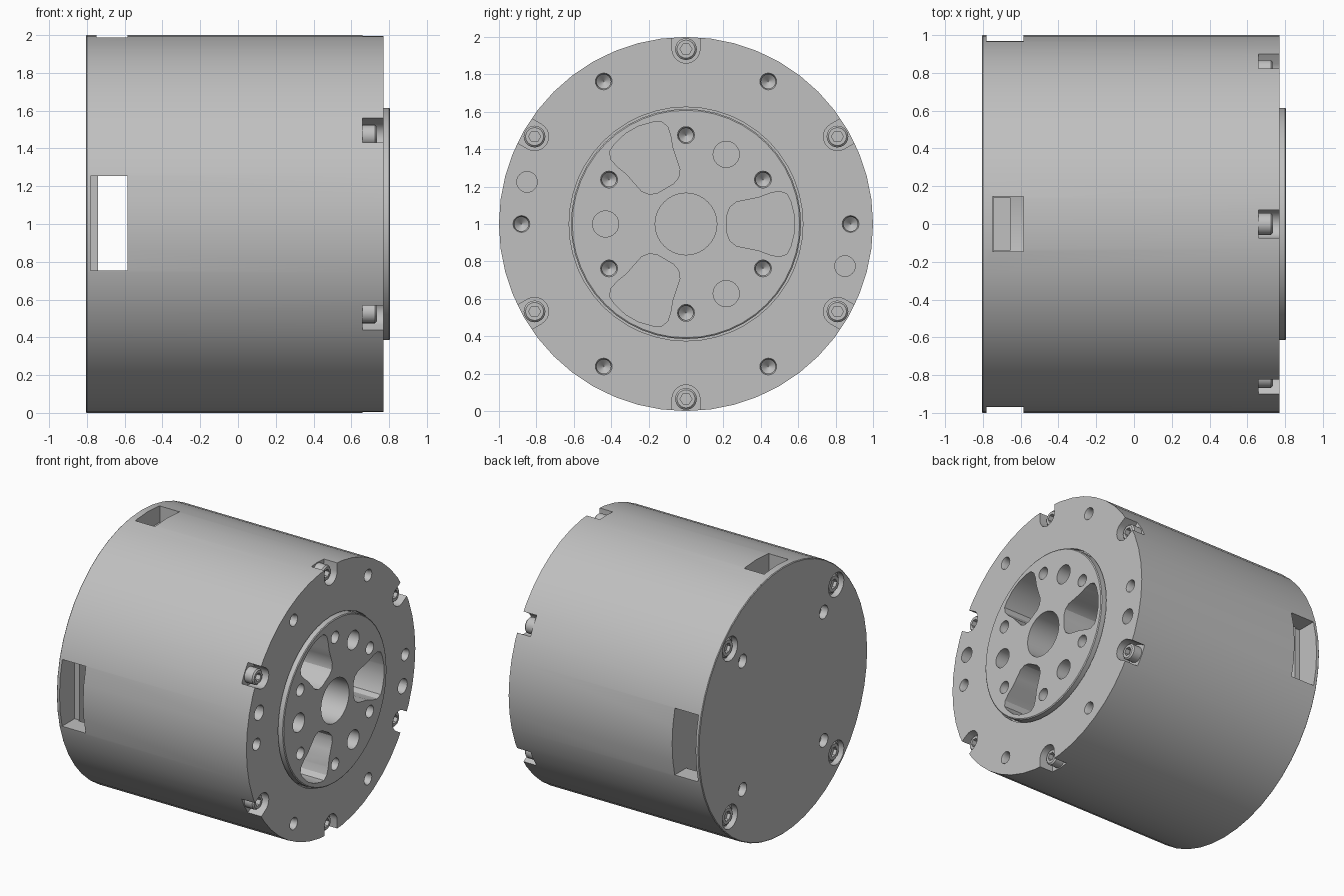
import bpy, bmesh
from math import sin, cos, pi, radians

if "Cube" in bpy.data.objects:
    bpy.data.objects.remove(bpy.data.objects["Cube"], do_unlink=True)

metal = bpy.data.materials.new("grey_metal")
metal.use_nodes = True
metal.diffuse_color = (0.527, 0.527, 0.527, 1)
metal.node_tree.nodes["Principled BSDF"].inputs["Base Color"].default_value = metal.diffuse_color

AXIS_Z = 1.0   # height of the housing axis, which runs along x


def polar(radius, degrees):
    a = radians(degrees)
    return radius * cos(a), radius * sin(a)


def loft(bm, rings):
    """Skin a stack of equal-length rings and cap both ends."""
    loops = [[bm.verts.new(p) for p in ring] for ring in rings]
    n = len(loops[0])
    for a, b in zip(loops, loops[1:]):
        for i in range(n):
            j = (i + 1) % n
            bm.faces.new((a[i], a[j], b[j], b[i]))
    bm.faces.new(loops[0][::-1])
    bm.faces.new(loops[-1])


def circle(x, r, y=0, z=0, seg=24, hexagonal=False):
    points = []
    for i in range(seg):
        a = 2 * pi * i / seg
        k = r * cos(pi / 6) / cos(a % (pi / 3) - pi / 6) if hexagonal else r
        points.append((x, y + k * cos(a), AXIS_Z + z + k * sin(a)))
    return points


def lathe(bm, profile, y=0, z=0, seg=24):
    loft(bm, [circle(x, r, y, z, seg) for x, r in profile])


def prism(bm, outline, x0, x1, degrees):
    """Extrude a (radial, sideways) outline along x, turned about the axis."""
    c, s = polar(1, degrees)
    loft(bm, [[(x, u * c - v * s, AXIS_Z + u * s + v * c) for u, v in outline]
              for x in (x0, x1)])


def box(bm, x0, x1, y0, y1, z0, z1):
    loft(bm, [[(x, y0, z0), (x, y1, z0), (x, y1, z1), (x, y0, z1)] for x in (x0, x1)])


def finish(name, bm):
    bmesh.ops.recalc_face_normals(bm, faces=bm.faces)
    mesh = bpy.data.meshes.new(name)
    bm.to_mesh(mesh)
    bm.free()
    mesh.materials.append(metal)
    obj = bpy.data.objects.new(name, mesh)
    bpy.context.collection.objects.link(obj)
    return obj


def activate(obj):
    bpy.ops.object.select_all(action='DESELECT')
    obj.select_set(True)
    bpy.context.view_layer.objects.active = obj


def smooth(obj):
    activate(obj)
    bpy.ops.object.shade_smooth_by_angle(angle=radians(28))


def carve(target, bm):
    cutter = finish("cutter", bm)
    cutter.hide_render = True
    mod = target.modifiers.new("cut", 'BOOLEAN')
    mod.operation = 'DIFFERENCE'
    mod.solver = 'EXACT'
    mod.object = cutter
    activate(target)
    bpy.ops.object.modifier_apply(modifier=mod.name)
    bpy.data.objects.remove(cutter, do_unlink=True)


# Housing with a raised output flange and the thin groove around it
bm = bmesh.new()
lathe(bm, [(-0.805, 0.995), (-0.8, 1), (0.77, 1), (0.77, 0.625), (0.74, 0.625),
           (0.74, 0.615), (0.8, 0.615), (0.805, 0.608)], seg=48)
housing = finish("housing", bm)

# Hollow chamber behind the rear cover
bm = bmesh.new()
lathe(bm, [(-0.74, 0.87), (-0.58, 0.87)], seg=48)
carve(housing, bm)

# Side windows and the top window
bm = bmesh.new()
box(bm, -0.78, -0.585, -1.1, -0.82, 0.755, 1.255)
box(bm, -0.78, -0.585, 0.82, 1.1, 0.755, 1.255)
box(bm, -0.75, -0.585, -0.145, 0.145, 1.84, 2.1)
carve(housing, bm)

# Flange openings: centre bore, three lobed pockets, pin holes, tapped holes
bm = bmesh.new()
lathe(bm, [(0.35, 0.165), (0.9, 0.165)], seg=40)
half = [(0.22, 0.05), (0.235, 0.09), (0.27, 0.118), (0.33, 0.13), (0.39, 0.142),
        (0.45, 0.165), (0.5, 0.175), (0.54, 0.16), (0.56, 0.12), (0.58, 0.04)]
lobe = half + [(u, -v) for u, v in reversed(half)]
for k in range(3):
    prism(bm, lobe, 0.35, 0.9, 120 * k)
    lathe(bm, [(0.45, 0.07), (0.9, 0.07)], *polar(0.43, 60 + 120 * k))
for k in range(6):
    for radius, turn in ((0.475, 30), (0.88, 0)):
        lathe(bm, [(0.61, 0.002), (0.645, 0.038), (0.75, 0.038), (0.77, 0.045), (0.9, 0.045)],
              *polar(radius, turn + 60 * k), seg=20)
for side in (1, -1):
    lathe(bm, [(0.5, 0.055), (0.9, 0.055)], 0.85 * side, -0.225 * side)

# Rounded notches that seat the rim bolts
notch = [(0.935 + 0.075 * cos(a), 0.075 * sin(a))
         for a in [pi / 2 + pi * i / 12 for i in range(13)]]
notch += [(1.1, -0.075), (1.1, 0.075)]
for k in range(6):
    prism(bm, notch, 0.66, 0.9, 30 + 60 * k)

# Rear cover recesses and holes
for k in range(4):
    lathe(bm, [(-0.9, 0.09), (-0.76, 0.09)], *polar(0.89, 45 + 90 * k))
    lathe(bm, [(-0.9, 0.05), (-0.75, 0.05)], *polar(0.68, 45 + 90 * k))
carve(housing, bm)
smooth(housing)


def bolt(name, seat, top, r, radius, degrees):
    """Cap screw with a hexagonal socket, facing from seat towards top."""
    y, z = polar(radius, degrees)
    d = 1 if top > seat else -1
    bm = bmesh.new()
    rings = [circle(x, k, y, z) for x, k in
             ((seat, r), (top - 0.01 * d, r), (top, r - 0.01))]
    rings += [circle(x, r * 0.55, y, z, hexagonal=True) for x in (top, top - 0.035 * d)]
    loft(bm, rings)
    smooth(finish(name, bm))


for k in range(6):
    bolt(f"rim_bolt_{k + 1}", 0.65, 0.735, 0.058, 0.935, 30 + 60 * k)
for k in range(4):
    bolt(f"rear_bolt_{k + 1}", -0.75, -0.785, 0.068, 0.89, 45 + 90 * k)

# Connector block beneath the top window
bm = bmesh.new()
box(bm, -0.745, -0.655, -0.14, 0.14, 1.62, 1.87)
finish("connector_block", bm)
